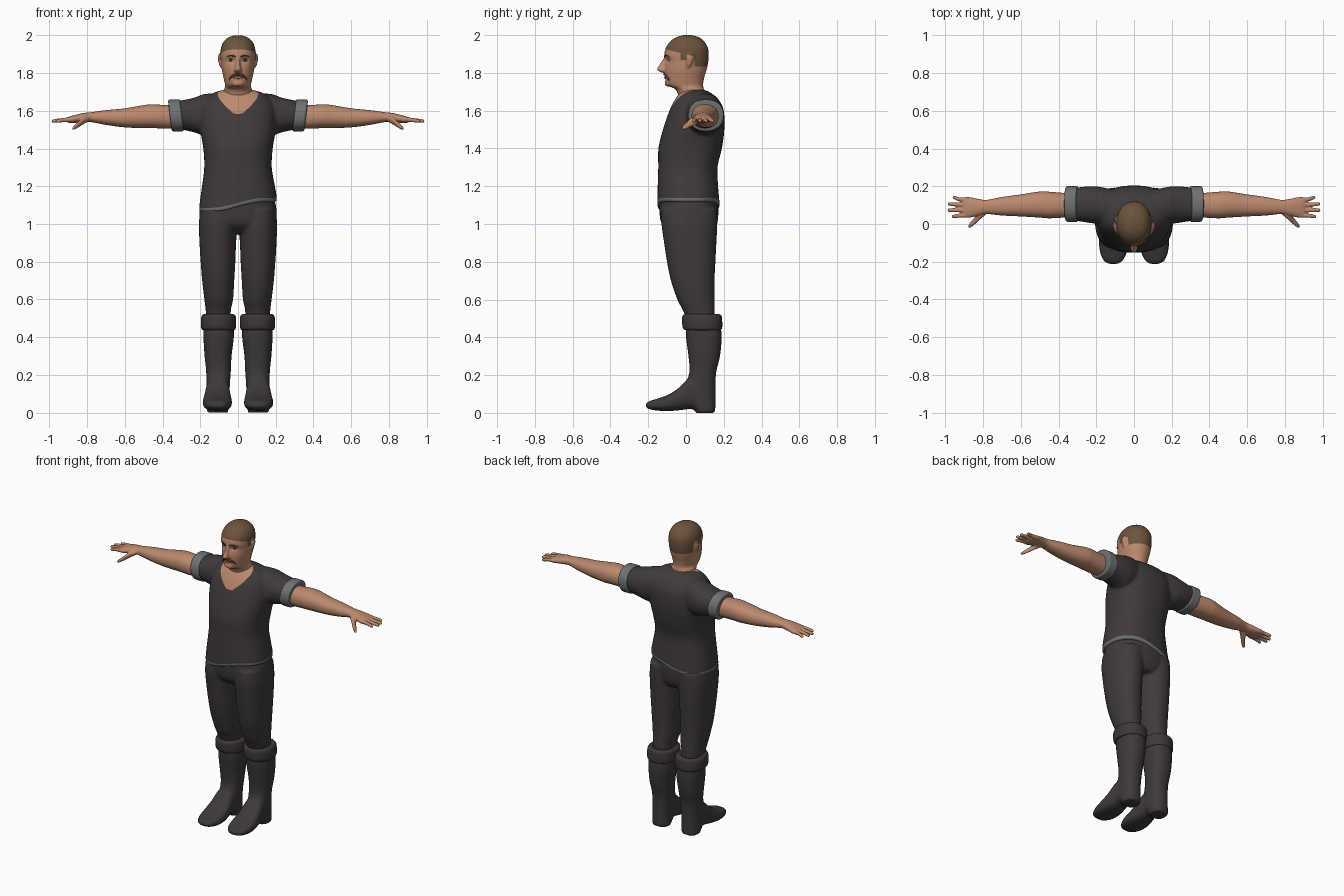
import bpy, bmesh, math
from mathutils import Vector


def material(name, r, g, b):
    m = bpy.data.materials.new(name)
    m.diffuse_color = (r, g, b, 1)
    return m


CLOTH = material("charcoal cloth", .050, .043, .042)
LEATHER = material("dark leather", .047, .041, .040)
TRIM = material("grey trim", .16, .165, .17)
SKIN = material("skin", .50, .25, .155)
HAIR = material("brown hair", .15, .088, .048)
DARK_HAIR = material("dark brown hair", .10, .045, .024)
EYE = material("eye white", .40, .40, .40)
IRIS = material("iris", .02, .025, .035)
LIP = material("lips", .36, .14, .09)


def spline(rows, steps):
    """Smooth curve through rows of numbers."""
    out = []
    for i in range(len(rows) - 1):
        p0, p1 = rows[max(i - 1, 0)], rows[i]
        p2, p3 = rows[i + 1], rows[min(i + 2, len(rows) - 1)]
        for k in range(steps):
            t = k / steps
            out.append([.5 * (2 * b + (c - a) * t + (2 * a - 5 * b + 4 * c - d) * t * t
                              + (3 * b - a - 3 * c + d) * t ** 3)
                        for a, b, c, d in zip(p0, p1, p2, p3)])
    return out + [list(rows[-1])]


def loft(axis, rows, p=2.2, n=40, steps=6):
    """Closed skin through rounded sections (t, a0, a1, b0, b1) along an axis."""
    bm = bmesh.new()
    rings = []
    for t, a0, a1, b0, b1 in spline(rows, steps):
        ring = []
        for k in range(n):
            c, s = math.cos(2 * math.pi * k / n), math.sin(2 * math.pi * k / n)
            a = (a0 + a1) / 2 + (a1 - a0) / 2 * math.copysign(abs(c) ** (2 / p), c)
            b = (b0 + b1) / 2 + (b1 - b0) / 2 * math.copysign(abs(s) ** (2 / p), s)
            co = {'x': (t, a, b), 'y': (a, t, b), 'z': (a, b, t)}[axis]
            ring.append(bm.verts.new(co))
        rings.append(ring)
    for r, q in zip(rings, rings[1:]):
        for k in range(n):
            bm.faces.new((r[k], r[(k + 1) % n], q[(k + 1) % n], q[k]))
    bm.faces.new(rings[0])
    bm.faces.new(rings[-1])
    bmesh.ops.recalc_face_normals(bm, faces=bm.faces)
    me = bpy.data.meshes.new("part")
    bm.to_mesh(me)
    bm.free()
    return me


def fuse(name, mat, parts, voxel=None, smooth=0, mirror=True, warp=None):
    """Join parts, mirror across x, and optionally blend into one skin."""
    bm = bmesh.new()
    for me in parts:
        bm.from_mesh(me)
        bpy.data.meshes.remove(me)
    if warp:
        for v in bm.verts:
            v.co = warp(v.co)
    me = bpy.data.meshes.new(name)
    bm.to_mesh(me)
    bm.free()
    ob = bpy.data.objects.new(name, me)
    bpy.context.collection.objects.link(ob)
    if mirror:
        ob.modifiers.new("mirror", 'MIRROR').use_mirror_merge = False
    if voxel:
        r = ob.modifiers.new("blend", 'REMESH')
        r.mode, r.voxel_size = 'VOXEL', voxel
    if smooth:
        s = ob.modifiers.new("soften", 'SMOOTH')
        s.factor, s.iterations = .5, smooth
    bpy.context.view_layer.update()
    dg = bpy.context.evaluated_depsgraph_get()
    new = bpy.data.meshes.new_from_object(ob.evaluated_get(dg))
    ob.modifiers.clear()
    ob.data = new
    new.materials.clear()
    new.materials.append(mat)
    for f in new.polygons:
        f.use_smooth, f.material_index = True, 0
    return ob


def paint(ob, mat, planes):
    """Cut along planes (nx, ny, nz, d); colour faces where n.p > d for all."""
    names = [m.name for m in ob.data.materials]
    if mat.name not in names:
        ob.data.materials.append(mat)
        names.append(mat.name)
    idx = names.index(mat.name)
    bm = bmesh.new()
    bm.from_mesh(ob.data)
    planes = [(Vector(q[:3]), q[3]) for q in planes]
    for nrm, d in planes:
        bmesh.ops.bisect_plane(bm, geom=bm.verts[:] + bm.edges[:] + bm.faces[:], dist=1e-5,
                               plane_co=nrm * (d / nrm.length_squared), plane_no=nrm)
    for f in bm.faces:
        c = f.calc_center_median()
        if all(nrm.dot(c) > d for nrm, d in planes):
            f.material_index = idx
    bm.to_mesh(ob.data)
    bm.free()


# Shirt: torso and sleeves blended, skin in the neckline, wavy grey hem
torso = loft('z', [(1.09, -.207, .207, -.152, .178), (1.13, -.204, .204, -.152, .176),
                   (1.2, -.193, .193, -.15, .17), (1.3, -.179, .179, -.147, .167),
                   (1.4, -.184, .184, -.146, .19), (1.5, -.2, .2, -.122, .203),
                   (1.6, -.2, .2, -.088, .2), (1.66, -.175, .175, -.058, .172),
                   (1.695, -.13, .13, -.03, .13), (1.71, -.08, .08, 0, .1)], 2.4)
sleeve = loft('x', [(.06, .01, .17, 1.5, 1.69), (.17, .0, .195, 1.47, 1.69),
                    (.23, .005, .2, 1.485, 1.67), (.3, .016, .194, 1.5, 1.655),
                    (.35, .022, .19, 1.505, 1.645)])
shirt = fuse("shirt", CLOTH, [torso, sleeve], .008, 8)
paint(shirt, SKIN, [(0, -.65, 1, 1.645), (-.6, -.65, 1, 1.632), (.6, -.65, 1, 1.632)])
paint(shirt, TRIM, [(0, 0, -1, -1.112)])
for v in shirt.data.vertices:
    k = max(0, min(1, (1.3 - v.co.z) / .18))
    v.co.z += k * (.11 * v.co.x + .012 * math.sin(14 * v.co.x))

# Sleeve cuffs, tilted
fuse("sleeve_cuffs", TRIM, [loft('x', [
    (.3, .03, .185, 1.51, 1.64), (.301, .013, .199, 1.493, 1.658), (.33, .011, .2, 1.49, 1.66),
    (.357, .013, .199, 1.492, 1.658), (.362, .028, .185, 1.505, 1.645)])],
    warp=lambda c: Vector((c.x + .12 * (c.z - 1.58), c.y, c.z)))

# Arms with hands
hand = [loft('x', [(.3, .04, .165, 1.508, 1.635), (.37, .034, .165, 1.505, 1.63),
                   (.45, .03, .171, 1.508, 1.634), (.5, .034, .172, 1.508, 1.63),
                   (.6, .04, .157, 1.512, 1.613), (.7, .045, .143, 1.525, 1.603),
                   (.78, .053, .128, 1.54, 1.592), (.82, .045, .132, 1.538, 1.588),
                   (.87, .034, .142, 1.536, 1.576), (.9, .034, .142, 1.537, 1.567),
                   (.907, .05, .13, 1.545, 1.56)])]
for y0, y1, tip in ((.13, .14, .962), (.102, .106, .986), (.073, .073, .988), (.045, .04, .966)):
    hand.append(loft('x', [(.87, y0 - .011, y0 + .011, 1.541, 1.567),
                           (.92, y0 - .011, y0 + .011, 1.54, 1.563),
                           (tip - .012, y1 - .01, y1 + .01, 1.536, 1.555),
                           (tip, y1 - .004, y1 + .004, 1.54, 1.549)], n=16))
hand.append(loft('x', [(.79, .045, .1, 1.545, 1.575), (.82, .02, .075, 1.528, 1.568),
                       (.845, -.003, .035, 1.512, 1.543), (.868, -.021, .008, 1.5, 1.522),
                       (.878, -.02, -.008, 1.499, 1.51)], n=20))
fuse("arms", SKIN, hand, .0045, 3)

# Trousers: hips and legs blended
hips = loft('z', [(.95, -.12, .12, -.07, .14), (1.0, -.195, .195, -.128, .165),
                  (1.08, -.204, .204, -.142, .172), (1.15, -.185, .185, -.14, .165)])
leg = loft('z', [(.48, .04, .165, .01, .15), (.55, .037, .172, -.02, .152),
                 (.6, .026, .178, -.046, .151), (.7, .02, .19, -.08, .151),
                 (.8, .014, .198, -.101, .156), (.9, .01, .204, -.116, .161),
                 (1.0, .003, .207, -.13, .166), (1.08, .0, .2, -.13, .165)])
fuse("trousers", CLOTH, [hips, leg], .008, 5)

# Boots: shaft and foot blended
shaft = loft('z', [(.0, .055, .16, .05, .15), (.02, .05, .165, .04, .155),
                   (.08, .045, .168, -.01, .156), (.15, .043, .167, .0, .156),
                   (.22, .038, .169, .018, .161), (.3, .034, .177, .013, .18),
                   (.4, .022, .183, .0, .189), (.47, .024, .18, .0, .182)], 2.3)
foot = loft('y', [(-.212, .085, .135, .03, .048), (-.195, .06, .16, .02, .062),
                  (-.15, .038, .18, .012, .076), (-.09, .032, .186, .01, .098),
                  (-.035, .037, .18, .014, .135), (.02, .045, .171, .02, .185),
                  (.08, .05, .166, .016, .17), (.13, .06, .155, .01, .1)], 2.6)
fuse("boots", LEATHER, [shaft, foot], .008, 4)

# Rolled boot tops
fuse("boot_cuffs", LEATHER, [loft('z', [
    (.437, .03, .178, .01, .175), (.44, .016, .19, -.008, .186), (.455, .011, .196, -.018, .192),
    (.495, .01, .196, -.021, .191), (.515, .014, .191, -.017, .187),
    (.523, .03, .178, -.003, .172), (.515, .045, .16, .02, .15)])])

# Head, neck, nose, ears and chin blended
skull = loft('z', [(1.6, -.09, .09, -.02, .13), (1.67, -.081, .081, -.038, .106),
                   (1.712, -.074, .074, -.055, .095), (1.73, -.068, .068, -.092, .091),
                   (1.745, -.07, .07, -.106, .091), (1.78, -.078, .078, -.111, .098),
                   (1.82, -.086, .086, -.113, .11), (1.86, -.09, .09, -.109, .118),
                   (1.89, -.093, .093, -.115, .12), (1.93, -.091, .091, -.108, .117),
                   (1.965, -.077, .077, -.085, .098), (1.988, -.052, .052, -.053, .07),
                   (2.0, -.018, .018, -.015, .03)], 2.1)
nose = loft('z', [(1.801, -.01, .01, -.128, -.09), (1.809, -.02, .02, -.144, -.08),
                  (1.82, -.019, .019, -.154, -.08), (1.845, -.012, .012, -.14, -.08),
                  (1.88, -.01, .01, -.117, -.08)], n=20)
ear = loft('z', [(1.825, .076, .088, .006, .016), (1.84, .076, .099, .002, .028),
                 (1.87, .076, .106, .0, .04), (1.89, .076, .107, .003, .042),
                 (1.902, .076, .099, .014, .032)], n=20)
chin = loft('z', [(1.728, -.02, .02, -.1, -.06), (1.738, -.032, .032, -.112, -.06),
                  (1.75, -.03, .03, -.113, -.06), (1.762, -.02, .02, -.108, -.06)], n=20)
head = fuse("head", SKIN, [skull, nose, ear, chin], .005, 4)
for v in head.data.vertices:      # eye sockets
    if v.co.y < -.04:
        d2 = ((abs(v.co.x) - .037) / .018) ** 2 + ((v.co.z - 1.869) / .013) ** 2
        v.co.y += .012 * math.exp(-d2)
# Cropped hair: crown, back of head, sideburns
paint(head, HAIR, [(0, .25, 1, 1.898)])
paint(head, HAIR, [(0, 1, 0, .046), (0, 0, 1, 1.835)])
paint(head, HAIR, [(0, 1, 0, -.028), (0, -1, 0, -.002), (0, 0, 1, 1.868)])

# Eyes
bm = bmesh.new()
bmesh.ops.create_uvsphere(bm, u_segments=20, v_segments=12, radius=.014)
bmesh.ops.translate(bm, verts=bm.verts, vec=(.036, -.0815, 1.869))
ball = bpy.data.meshes.new("ball")
bm.to_mesh(ball)
bm.free()
eyes = fuse("eyes", EYE, [ball])
paint(eyes, IRIS, [(0, -1, 0, .092)])

# Eyebrows, moustache, mouth
fuse("eyebrows", DARK_HAIR, [loft('x', [
    (.014, -.118, -.1, 1.884, 1.89), (.036, -.113, -.09, 1.889, 1.897),
    (.062, -.09, -.07, 1.884, 1.888)], n=12)])
fuse("moustache", DARK_HAIR, [loft('x', [
    (0, -.121, -.09, 1.786, 1.798), (.024, -.115, -.085, 1.78, 1.796),
    (.042, -.101, -.075, 1.766, 1.782), (.047, -.095, -.08, 1.76, 1.768)], n=12)])
fuse("lips", LIP, [loft('x', [
    (0, -.116, -.09, 1.768, 1.783), (.018, -.112, -.085, 1.769, 1.781),
    (.03, -.104, -.085, 1.773, 1.777)], n=12)])
